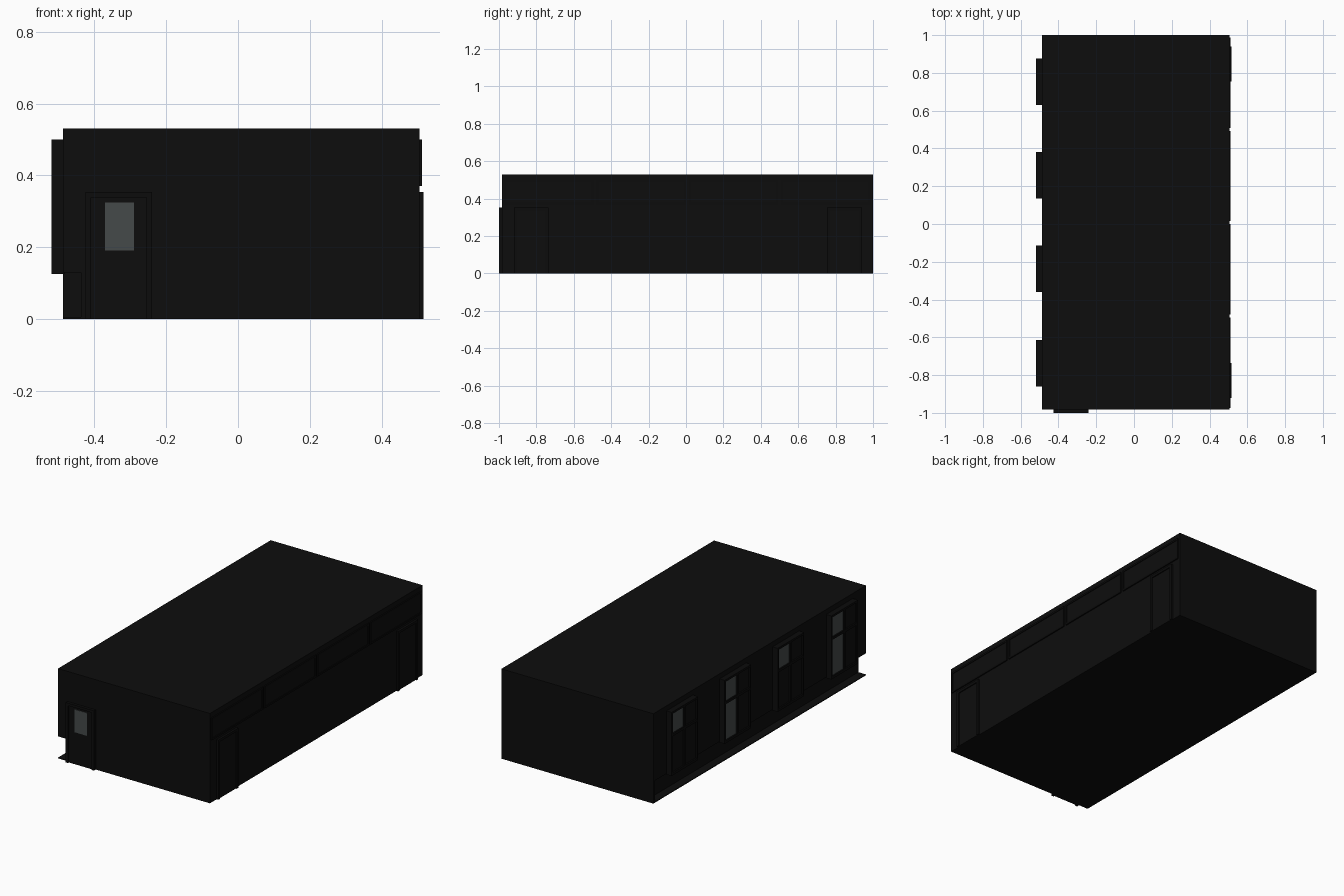
import bpy

if "Cube" in bpy.data.objects:
    bpy.data.objects.remove(bpy.data.objects["Cube"])


def material(name, r, g, b):
    m = bpy.data.materials.new(name)
    m.diffuse_color = (r, g, b, 1)
    m.use_nodes = True
    m.node_tree.nodes["Principled BSDF"].inputs["Base Color"].default_value = m.diffuse_color
    return m


BLACK = material("black wall", 0.004, 0.004, 0.004)
FRAME = material("black frame", 0.0035, 0.0035, 0.0035)
GLASS = material("grey glass", 0.06, 0.068, 0.068)


def box(name, x, y, z, mat):
    """Axis-aligned box from (min, max) ranges."""
    bpy.ops.mesh.primitive_cube_add(
        size=1, location=[(a + b) / 2 for a, b in (x, y, z)])
    ob = bpy.context.object
    ob.name = name
    ob.scale = [abs(b - a) for a, b in (x, y, z)]
    bpy.ops.object.transform_apply(location=False, rotation=False, scale=True)
    ob.data.materials.append(mat)
    return ob


L, R, F, B, TOP = -0.487, 0.505, -0.983, 1.0, 0.53

# Building shell: the wall under the left windows is set back
box("upper_walls_and_roof", (L, R), (F, B), (0.13, TOP), BLACK)
box("lower_walls", (-0.437, R), (F, B), (0.005, 0.13), BLACK)
box("floor_slab", (L, R), (F, B), (0, 0.005), BLACK)
box("back_wall_foot", (L, -0.437), (B - 0.015, B), (0.005, 0.13), BLACK)

# Left windows: tall frames with a mullion and a transom
for i, y0 in enumerate((0.63, 0.135, -0.36, -0.86)):
    y1, mid, t = y0 + 0.247, y0 + 0.1235, 0.012
    x = (-0.52, L + 0.005)
    box("window_sill", x, (y0, y1), (0.125, 0.14), FRAME)
    box("window_head", x, (y0, y1), (0.488, 0.5), FRAME)
    for y in (y0, y1 - t, mid - t / 2):
        box("window_post", x, (y, y + t), (0.14, 0.488), FRAME)
    box("window_transom", x, (y0 + t, y1 - t), (0.355, 0.37), FRAME)
    for side, (a, b) in enumerate(((y0 + t, mid - t / 2), (mid + t / 2, y1 - t))):
        for part, z in (("lower", (0.14, 0.355)), ("upper", (0.37, 0.488))):
            lit = side == 1 and (part == "upper" or i % 2 == 1)
            box(part + "_window_pane", (-0.512, -0.505), (a, b), z,
                GLASS if lit else BLACK)

# Right wall: row of high strip windows
for i in range(4):
    y0 = F + 0.01 + i * 0.494
    y1 = y0 + 0.478
    x = (R - 0.005, 0.512)
    for z in (0.37, 0.49):
        box("strip_window_rail", x, (y0, y1), (z, z + 0.01), FRAME)
    for y in (y0, y1 - 0.01):
        box("strip_window_post", x, (y, y + 0.01), (0.38, 0.49), FRAME)
    box("strip_window_pane", (R - 0.005, 0.508), (y0 + 0.01, y1 - 0.01),
        (0.38, 0.49), BLACK)

# Right wall: two doors with frames
for y0, y1 in ((-0.92, -0.735), (0.755, 0.94)):
    x = (R - 0.005, 0.517)
    for y in (y0, y1 - 0.015):
        box("side_door_jamb", x, (y, y + 0.015), (0, 0.353), FRAME)
    box("side_door_head", x, (y0 + 0.015, y1 - 0.015), (0.338, 0.353), FRAME)
    box("side_door_leaf", (R - 0.005, 0.511), (y0 + 0.015, y1 - 0.015),
        (0, 0.338), BLACK)

# Front door with frame and a glazed panel
y = (-1.0, F + 0.005)
for x0 in (-0.425, -0.255):
    box("front_door_jamb", (x0, x0 + 0.015), y, (0, 0.353), FRAME)
box("front_door_head", (-0.41, -0.255), y, (0.338, 0.353), FRAME)
box("front_door_leaf", (-0.41, -0.255), (-0.992, F + 0.005), (0, 0.338), BLACK)
box("front_door_glass", (-0.37, -0.29), (-0.995, -0.99), (0.19, 0.325), GLASS)
